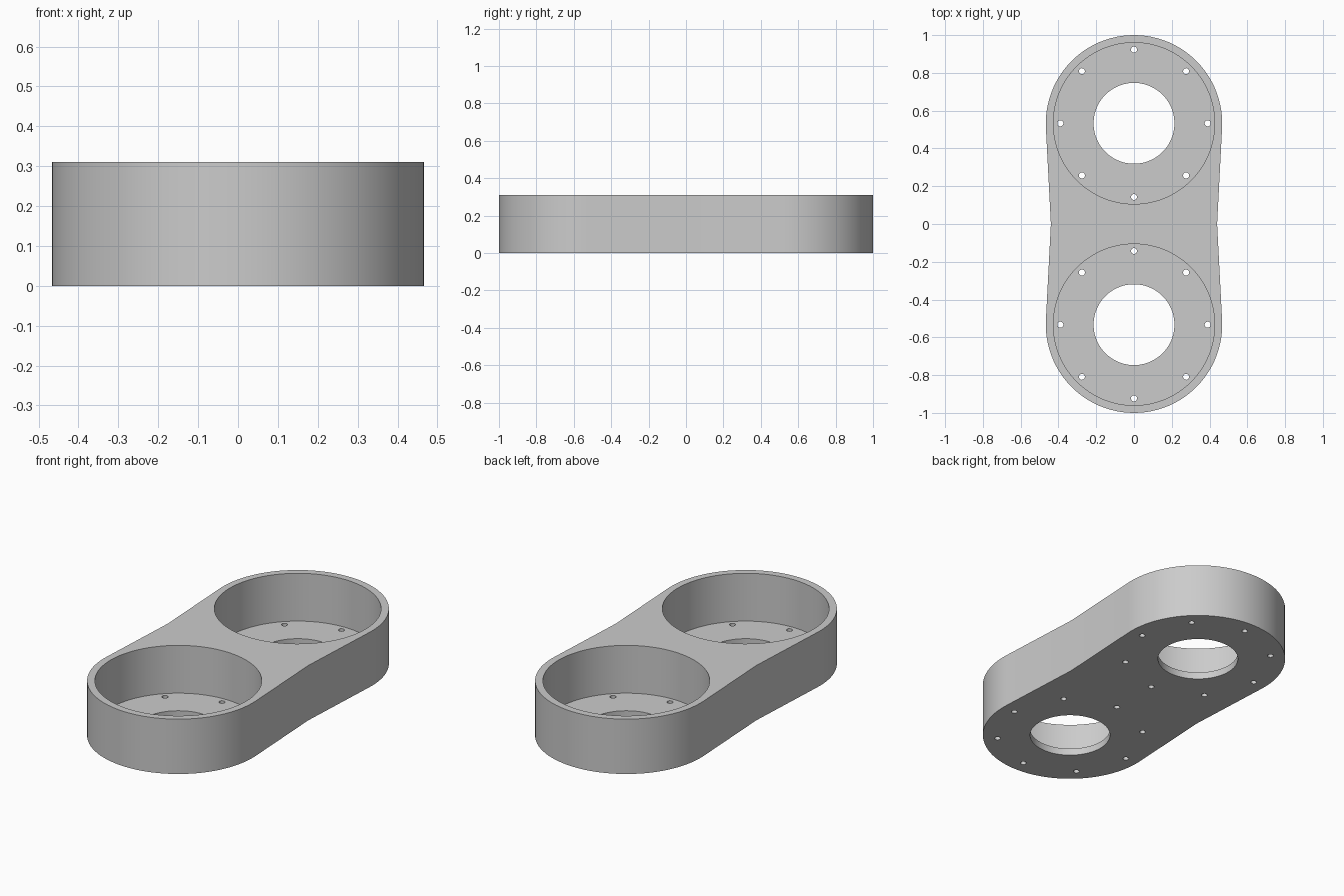
import bpy, bmesh
from math import sin, cos, pi, radians, acos, atan2, hypot
from mathutils import Matrix

if "Cube" in bpy.data.objects:
    bpy.data.objects.remove(bpy.data.objects["Cube"])

HEIGHT, FLOOR = 0.31, 0.04
OUTER_R, POCKET_R, BORE_R = 0.467, 0.427, 0.214
BOLT_RING, BOLT_R = 0.39, 0.016
CENTRE, WAIST = 0.533, 0.44
SEGMENTS = 96

grey = bpy.data.materials.new("light grey")
grey.use_nodes = True
colour = (0.6, 0.6, 0.6, 1)
grey.diffuse_color = colour
grey.node_tree.nodes["Principled BSDF"].inputs["Base Color"].default_value = colour


def make_object(name, bm):
    mesh = bpy.data.meshes.new(name)
    bmesh.ops.recalc_face_normals(bm, faces=bm.faces)
    bm.to_mesh(mesh)
    bm.free()
    mesh.materials.append(grey)
    obj = bpy.data.objects.new(name, mesh)
    bpy.context.collection.objects.link(obj)
    return obj


def cylinders(name, spots, radius, bottom, top, segments):
    bm = bmesh.new()
    for x, y in spots:
        bmesh.ops.create_cone(
            bm, cap_ends=True, segments=segments, radius1=radius, radius2=radius,
            depth=top - bottom, matrix=Matrix.Translation((x, y, (top + bottom) / 2)))
    obj = make_object(name, bm)
    obj.hide_render = True
    return obj


# Body outline: two round ends joined by tangents that meet at the waist
tangent = acos(OUTER_R / hypot(WAIST, CENTRE)) - atan2(CENTRE, WAIST)
outline = []
for side in (1, -1):
    outline.append((side * WAIST, 0))
    for i in range(SEGMENTS // 2 + 1):
        a = tangent + (pi - 2 * tangent) * i / (SEGMENTS // 2)
        outline.append((side * OUTER_R * cos(a), side * (CENTRE + OUTER_R * sin(a))))

bm = bmesh.new()
base = bm.faces.new([bm.verts.new((x, y, 0)) for x, y in outline])
extruded = bmesh.ops.extrude_face_region(bm, geom=[base], use_keep_orig=True)
top_verts = [g for g in extruded["geom"] if isinstance(g, bmesh.types.BMVert)]
bmesh.ops.translate(bm, verts=top_verts, vec=(0, 0, HEIGHT))
body = make_object("twin_cup_housing", bm)

# Pockets, centre bores and rings of bolt holes
centres = [(0, CENTRE), (0, -CENTRE)]
bolts = [(BOLT_RING * cos(i * pi / 4), cy + BOLT_RING * sin(i * pi / 4))
         for _, cy in centres for i in range(8)]
cutters = [
    cylinders("pocket_cutter", centres, POCKET_R, FLOOR, HEIGHT + 0.1, SEGMENTS),
    cylinders("bore_cutter", centres, BORE_R, -0.1, HEIGHT, SEGMENTS),
    cylinders("bolt_hole_cutter", bolts, BOLT_R, -0.1, HEIGHT, 24),
]
for cutter in cutters:
    cut = body.modifiers.new(cutter.name, "BOOLEAN")
    cut.operation = "DIFFERENCE"
    cut.solver = "EXACT"
    cut.object = cutter

# Bake the cuts and remove the helpers
bpy.context.view_layer.update()
evaluated = body.evaluated_get(bpy.context.evaluated_depsgraph_get())
baked = bpy.data.meshes.new_from_object(evaluated)
body.modifiers.clear()
body.data = baked
for cutter in cutters:
    bpy.data.objects.remove(cutter)

# Smooth round walls with crisp rims
bpy.ops.object.select_all(action="DESELECT")
body.select_set(True)
bpy.context.view_layer.objects.active = body
bpy.ops.object.shade_smooth_by_angle(angle=radians(30))
